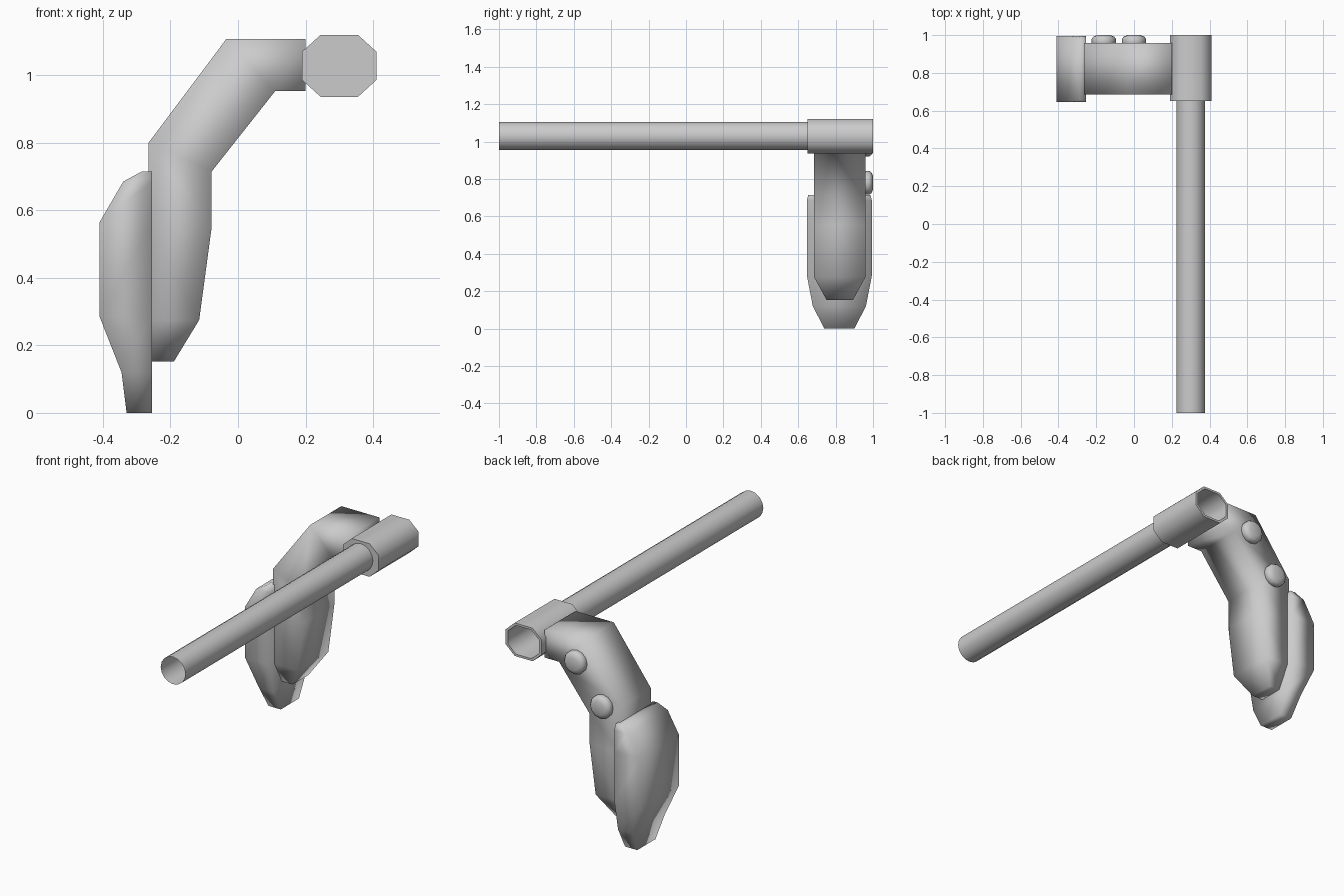
import bpy, bmesh, math

if "Cube" in bpy.data.objects:
    bpy.data.objects.remove(bpy.data.objects["Cube"])


def finish(name, bm, angle=None):
    bmesh.ops.recalc_face_normals(bm, faces=bm.faces)
    me = bpy.data.meshes.new(name)
    bm.to_mesh(me)
    bm.free()
    ob = bpy.data.objects.new(name, me)
    bpy.context.collection.objects.link(ob)
    bpy.context.view_layer.objects.active = ob
    bpy.ops.object.select_all(action='DESELECT')
    ob.select_set(True)
    if angle:
        bpy.ops.object.shade_smooth_by_angle(angle=math.radians(angle))
    else:
        bpy.ops.object.shade_smooth()
    return ob


def skin(bm, rings, cap_start=True, cap_end=True):
    """Bridge a list of equal-length point rings with quads."""
    vs = [[bm.verts.new(p) for p in r] for r in rings]
    n = len(vs[0])
    for a, b in zip(vs, vs[1:]):
        for i in range(n):
            j = (i + 1) % n
            bm.faces.new((a[i], a[j], b[j], b[i]))
    if cap_start:
        bm.faces.new(vs[0])
    if cap_end:
        bm.faces.new(vs[-1])


def strap(name, sections, yc):
    """Loft four-sided sections: outer (x, z), inner (x, z), half width in y."""
    bm = bmesh.new()
    skin(bm, [[(ox, yc - h, oz), (ix, yc - h, iz), (ix, yc + h, iz), (ox, yc + h, oz)]
              for ox, oz, ix, iz, h in sections])
    return finish(name, bm)


def circle(x, y, z, r, n):
    return [(x + r * math.cos(2 * math.pi * i / n), y,
             z + r * math.sin(2 * math.pi * i / n)) for i in range(n)]


def octagon(y, s):
    pts = [(.11, .042), (.055, .092), (-.055, .092), (-.11, .042),
           (-.11, -.042), (-.055, -.092), (.055, -.092), (.11, -.042)]
    return [(.3 + s * x, y, 1.028 + s * z) for x, z in pts]


# bent arm, tapering at its lower end
strap("bent_arm", [
    (.20, 1.107, .20, .953, .137),
    (-.035, 1.107, .11, .953, .137),
    (-.265, .80, -.078, .715, .137),
    (-.265, .55, -.078, .55, .137),
    (-.262, .275, -.115, .275, .137),
    (-.258, .152, -.19, .152, .07)], .822)

# outer pad
IN = -.255
strap("outer_pad", [(x, z, IN, z, h) for x, z, h in [
    (-.33, 0, .08), (-.345, .12, .142), (-.41, .285, .174),
    (-.41, .565, .174), (-.34, .685, .174), (-.285, .715, .166)]], .82)

# long open tube
bm = bmesh.new()
skin(bm, [circle(.3, -1, 1.03, .076, 16), circle(.3, .66, 1.03, .076, 16)], False, False)
finish("long_tube", bm, 40)

# octagonal socket, hollow at the back
bm = bmesh.new()
skin(bm, [octagon(.65, 1), octagon(1, 1), octagon(1, .87), octagon(.68, .82)])
finish("socket", bm, 60)

# two round bolts on the back
for i, (x, z) in enumerate([(0, .985), (-.16, .78)]):
    bm = bmesh.new()
    skin(bm, [circle(x, y, z, r, 12) for y, r in
              [(.94, .058), (.96, .064), (.98, .064), (.992, .055), (1, .035)]])
    finish(f"bolt_{i + 1}", bm, 60)
